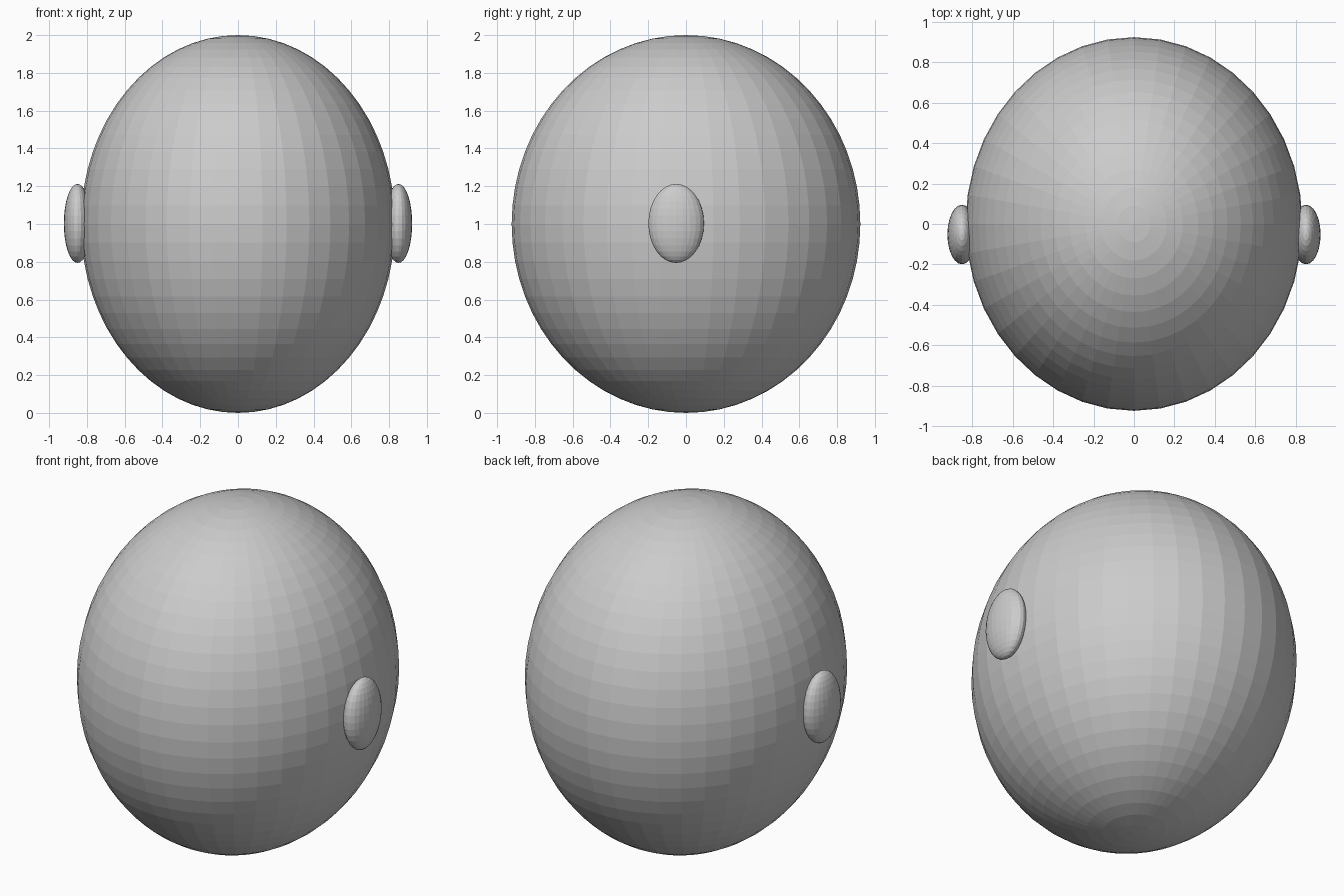
import bpy

if "Cube" in bpy.data.objects:
    bpy.data.objects.remove(bpy.data.objects["Cube"])


def ellipsoid(name, centre, radii, segments, rings):
    bpy.ops.mesh.primitive_uv_sphere_add(segments=segments, ring_count=rings,
                                         radius=1, location=centre)
    ob = bpy.context.object
    ob.name = name
    ob.scale = radii
    bpy.ops.object.transform_apply(location=False, rotation=False, scale=True)
    return ob


# Head: flat-faceted egg, slightly deeper than wide
ellipsoid("head", (0, 0, 1), (0.832, 0.923, 1.0), 40, 32)

# Ears: flattened discs, half sunk into the sides of the head
for side, name in ((-1, "left_ear"), (1, "right_ear")):
    ellipsoid(name, (side * 0.85, -0.052, 1.003), (0.072, 0.147, 0.209), 24, 16)
